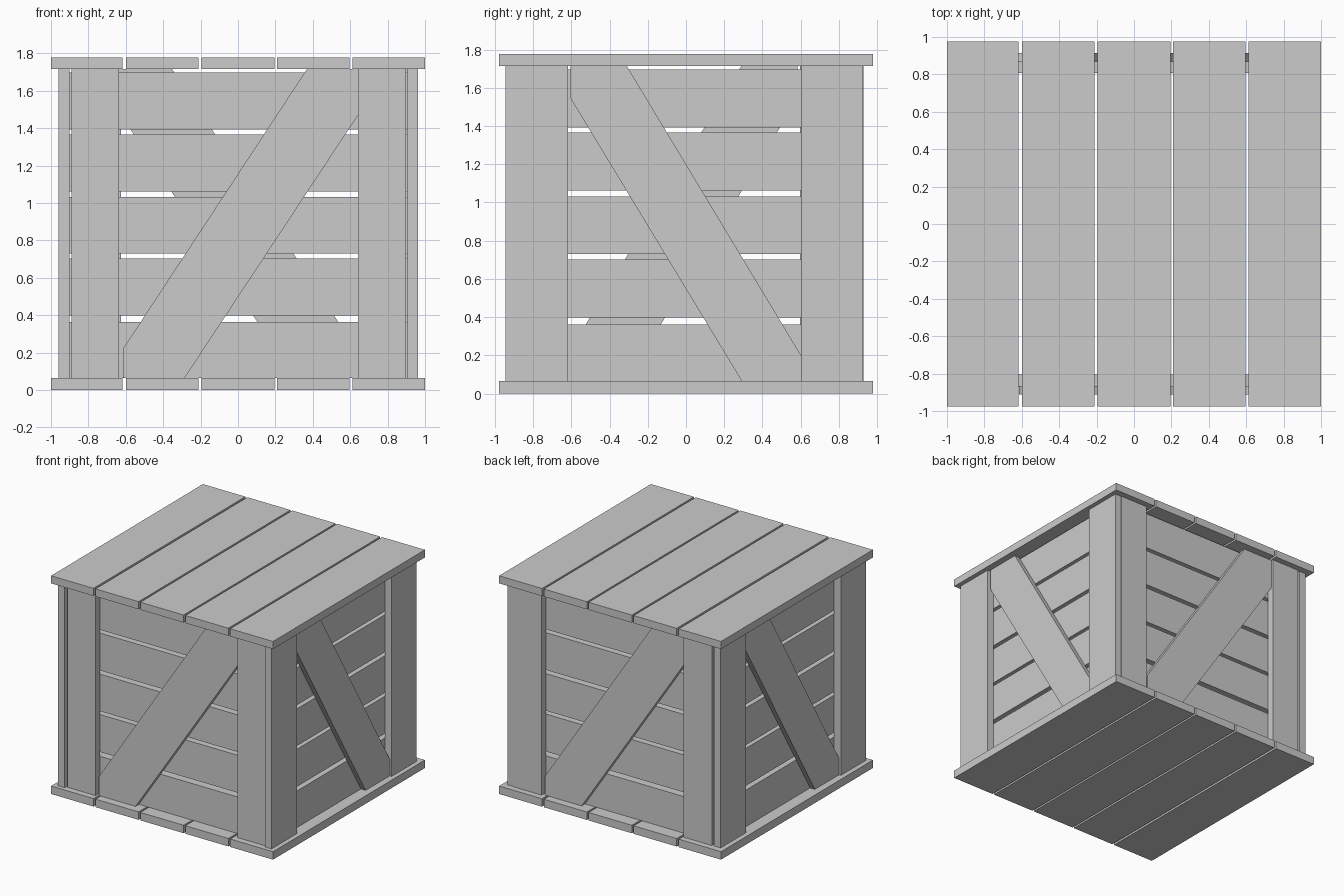
import bpy, bmesh
from mathutils import Matrix, Vector

if "Cube" in bpy.data.objects:
    bpy.data.objects.remove(bpy.data.objects["Cube"])

LOW, HIGH = 0.065, 1.715          # inner height between floor and lid
SLATS = [(LOW, 0.363), (0.398, 0.703), (0.730, 1.032), (1.062, 1.366), (1.393, 1.697)]
PLANKS = [(-1.0, -0.618), (-0.6, -0.212), (-0.196, 0.194), (0.209, 0.597), (0.613, 1.0)]


def prism(name, points, extrude):
    """Extrude a flat outline of 3D points along a vector."""
    bm = bmesh.new()
    face = bm.faces.new([bm.verts.new(p) for p in points])
    ext = bmesh.ops.extrude_face_region(bm, geom=[face])
    bmesh.ops.translate(bm, vec=Vector(extrude),
                        verts=[v for v in ext["geom"] if isinstance(v, bmesh.types.BMVert)])
    bmesh.ops.recalc_face_normals(bm, faces=bm.faces)
    mesh = bpy.data.meshes.new(name)
    bm.to_mesh(mesh)
    bm.free()
    obj = bpy.data.objects.new(name, mesh)
    bpy.context.collection.objects.link(obj)
    return obj


def box(name, x, y, z):
    pts = [(x[0], y[0], z[0]), (x[1], y[0], z[0]), (x[1], y[1], z[0]), (x[0], y[1], z[0])]
    return prism(name, pts, (0, 0, z[1] - z[0]))


def half_turn_copy(obj, name, cx, cy):
    """Copy a part to the opposite wall by a half turn about (cx, cy)."""
    copy = obj.copy()
    copy.data = obj.data.copy()
    copy.name = name
    copy.data.transform(Matrix.Translation((2 * cx, 2 * cy, 0)) @ Matrix.Rotation(3.14159265, 4, 'Z'))
    bpy.context.collection.objects.link(copy)


# Floor and lid planks
for i, x in enumerate(PLANKS, 1):
    box(f"floor_plank_{i}", x, (-0.977, 0.977), (0, LOW))
    box(f"lid_plank_{i}", x, (-0.977, 0.977), (HIGH, 1.777))

# Front wall: slats, two posts, diagonal brace
front = [box(f"slat_{i}", (-0.888, 0.896), (-0.868, -0.804), z) for i, z in enumerate(SLATS, 1)]
front.append(box("left_post", (-0.89, -0.636), (-0.926, -0.868), (LOW, HIGH)))
front.append(box("right_post", (0.642, 0.898), (-0.926, -0.868), (LOW, HIGH)))
outline = [(-0.615, LOW), (-0.285, LOW), (0.642, 1.47), (0.642, HIGH), (0.368, HIGH), (-0.615, 0.22)]
front.append(prism("brace", [(x, -0.868, z) for x, z in outline], (0, -0.043, 0)))

# Right wall: slats, two posts, diagonal brace
right = [box(f"slat_{i}", (0.842, 0.903), (-0.802, 0.802), z) for i, z in enumerate(SLATS, 1)]
right.append(box("front_post", (0.903, 0.963), (-0.944, -0.617), (LOW, HIGH)))
right.append(box("back_post", (0.903, 0.963), (0.602, 0.924), (LOW, HIGH)))
outline = [(-0.604, HIGH), (-0.31, HIGH), (0.602, 0.2), (0.602, LOW), (0.292, LOW), (-0.604, 1.545)]
right.append(prism("brace", [(0.903, y, z) for y, z in outline], (0.043, 0, 0)))

# Back and left walls are the same walls turned half way round
for parts, side, other, cx, cy in ((front, "front", "back", 0.008, 0.001),
                                   (right, "right", "left", 0.0015, -0.01)):
    for obj in parts:
        part = obj.name.split(".")[0]
        half_turn_copy(obj, f"{other}_wall_{part}", cx, cy)
        obj.name = f"{side}_wall_{part}"
